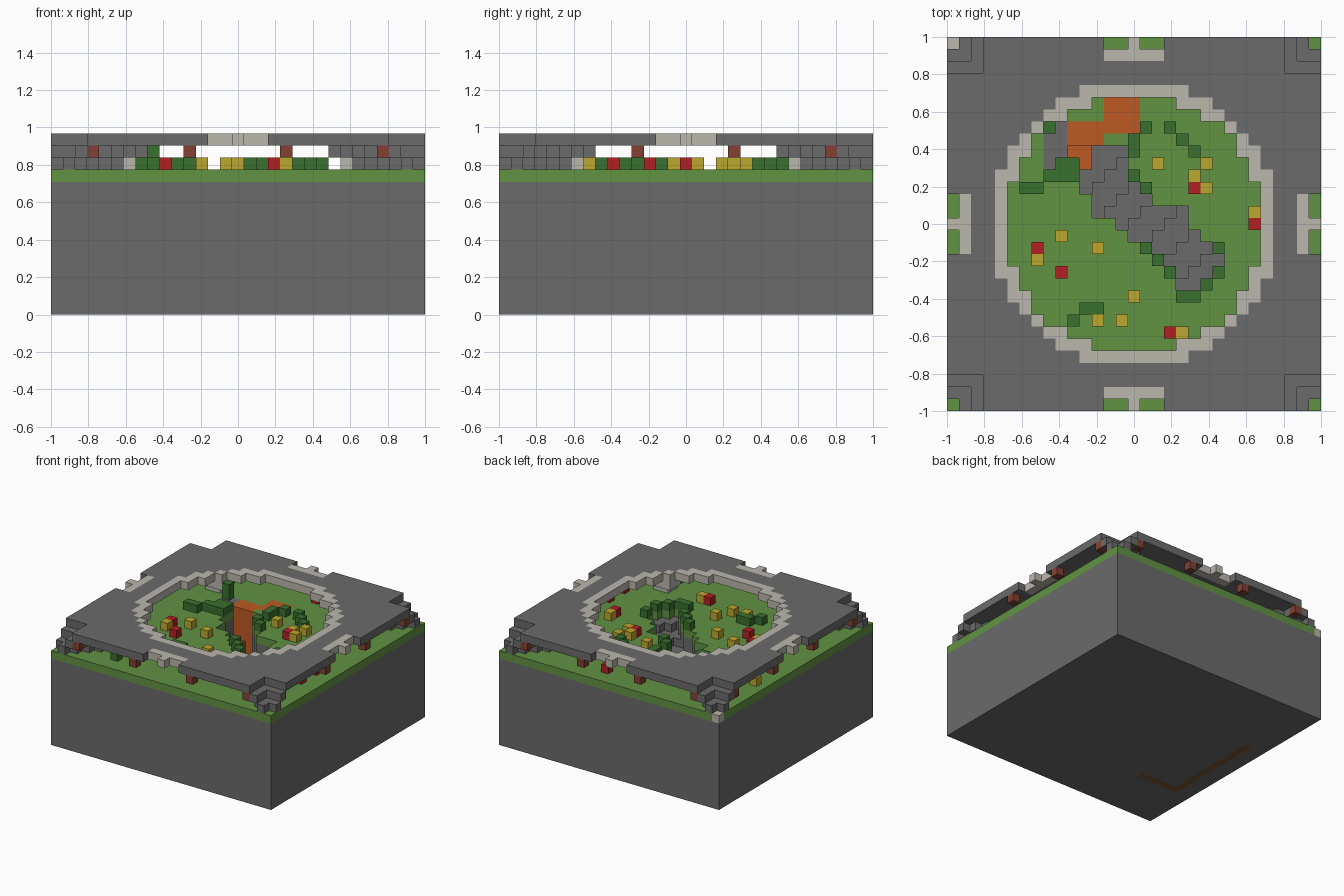
import bpy
import bmesh

old = bpy.data.objects.get("Cube")
if old:
    bpy.data.objects.remove(old, do_unlink=True)

HALF = 15                 # cells run from -HALF to HALF
SIZE = 2 / 31             # edge of one cell
GRASS, LOW, MID, TOP = 11, 12, 13, 14    # layer numbers
SPAN = range(-HALF, HALF + 1)
cells = {}                # (i, j, layer) -> part name


def put(part, i, j, layers):
    for k in layers:
        cells[i, j, k] = part


def material(name, rgb):
    linear = [((c / 255 + 0.055) / 1.055) ** 2.4 for c in rgb] + [1]
    mat = bpy.data.materials.new(name)
    mat.use_nodes = True
    mat.diffuse_color = linear
    mat.node_tree.nodes["Principled BSDF"].inputs["Base Color"].default_value = linear
    return mat


stone = material("stone grey", (107, 107, 107))
pale = material("pale stone", (187, 183, 174))
part_materials = {
    "bedrock": stone, "roof": stone, "corner_struts": stone,
    "rim": pale, "strut_ends": pale, "edge_brackets": pale, "corner_stone": pale,
    "grass": material("grass green", (97, 146, 66)),
    "bushes": material("leaf green", (56, 112, 46)),
    "yellow_flowers": material("flower yellow", (188, 168, 46)),
    "red_flowers": material("flower red", (178, 32, 36)),
    "lava": material("lava orange", (190, 90, 36)),
    "hanging_posts": material("post brown", (130, 64, 52)),
    "ore_vein": material("ore brown", (118, 88, 52)),
}

# Solid ground with a grass layer
for i in SPAN:
    for j in SPAN:
        put("bedrock", i, j, range(GRASS))
        put("grass", i, j, [GRASS])
put("corner_stone", -HALF, HALF, [GRASS])

# Ravine that steps down towards the lava fall: row -> first and last cell
ravine = {6: (-3, -1), 5: (-3, -1), 4: (-4, -1), 3: (-4, 0), 2: (-3, 1),
          1: (-3, 4), 0: (-1, 4), -1: (0, 5), -2: (2, 6), -3: (3, 7),
          -4: (4, 6), -5: (4, 5)}
for j, (first, last) in ravine.items():
    for i in range(first, last + 1):
        depth = min(7, 1 + (j - i + 11) // 3)
        for k in range(GRASS + 1 - depth, GRASS + 1):
            cells.pop((i, j, k), None)

# Bare rock beside the lava
for i in (-7, -6):
    for j in range(5, 9):
        put("bedrock", i, j, [GRASS])

# Lava stream on the surface, and the pool it falls into
for first, last, low, high in ((-2, 0, 8, 10), (-5, -3, 7, 8)):
    for i in range(first, last + 1):
        for j in range(low, high + 1):
            put("lava", i, j, range(GRASS - 5, GRASS + 1))
for i, j in ((-5, 6), (-4, 6), (-4, 5)):
    for k in range(GRASS - 3, GRASS + 1):
        del cells[i, j, k]
    put("lava", i, j, [GRASS - 4])

# Ore vein in the underside
for j in range(-8, 6):
    put("ore_vein", -13, j, [0])
for i in range(-12, -7):
    put("ore_vein", i, -8, [0])

# Roof plate with a round opening, a pale rim and stepped corners
for i in SPAN:
    for j in SPAN:
        a, b = abs(i), abs(j)
        near, far = min(a, b), max(a, b)
        reach = i * i + j * j
        if reach > 114 and near <= 12:
            part = "rim" if reach <= 138 else "roof"
            if near <= 2 and far >= 14:
                part = "edge_brackets"
            if not (far == HALF and near in (1, 2)):
                put(part, i, j, [TOP])
        # Diagonal struts that carry the roof at each corner
        if near >= 8 and far - near <= 2 and near <= 13:
            put("strut_ends" if far <= 9 else "corner_struts", i, j, [MID])
        if near >= 9 and far - near <= 1 and near <= 14:
            put("strut_ends" if far <= 10 else "corner_struts", i, j, [LOW])

# Short posts that hang below the roof edge
for s in (-12, -4, 4, 12):
    for edge in (-HALF, HALF):
        put("hanging_posts", s, edge, [MID])
        if edge < 0 or s > -12:
            put("hanging_posts", edge, s, [MID])

# Plants, each one cell high
plants = {
    "bushes": [(-7, 8), (-6, 5), (-5, 5), (-7, 4), (-6, 4), (-5, 4), (-9, 3),
               (-8, 3), (0, 7), (0, 6), (0, 4), (1, 3), (1, 8), (3, 8), (4, 7),
               (5, 6), (1, -2), (2, -3), (3, -4), (4, -6), (5, -6), (6, -5),
               (7, -4), (7, -2), (-4, -7), (-3, -7), (-5, -8), (-8, -13)],
    "yellow_flowers": [(2, 5), (6, 5), (5, 4), (6, 3), (10, 1), (-6, -1),
                       (-3, -2), (-8, -3), (0, -6), (-3, -8), (-1, -8),
                       (4, -9), (-14, 6)],
    "red_flowers": [(5, 3), (10, 0), (-8, -2), (-6, -4), (3, -9), (2, 13),
                    (13, -6), (13, -3)],
}
for part, spots in plants.items():
    for i, j in spots:
        put(part, i, j, [LOW])
put("bushes", -7, 8, [MID])


def build(part):
    """Make one mesh from the open faces of a part's cells."""
    bm = bmesh.new()
    verts = {}

    def vert(corner):
        if corner not in verts:
            x, y, z = corner
            verts[corner] = bm.verts.new(((x - 0.5) * SIZE, (y - 0.5) * SIZE, z * SIZE))
        return verts[corner]

    for cell, owner in cells.items():
        if owner != part:
            continue
        for axis in range(3):
            for side in (0, 1):
                beside = list(cell)
                beside[axis] += 2 * side - 1
                if tuple(beside) in cells:
                    continue
                loop = []
                for u, v in ((0, 0), (1, 0), (1, 1), (0, 1)):
                    corner = list(cell)
                    corner[axis] += side
                    corner[(axis + 1) % 3] += u
                    corner[(axis + 2) % 3] += v
                    loop.append(vert(tuple(corner)))
                bm.faces.new(loop if side else loop[::-1])
    mesh = bpy.data.meshes.new(part)
    bm.to_mesh(mesh)
    bm.free()
    mesh.materials.append(part_materials[part])
    bpy.context.scene.collection.objects.link(bpy.data.objects.new(part, mesh))


for name in part_materials:
    build(name)
